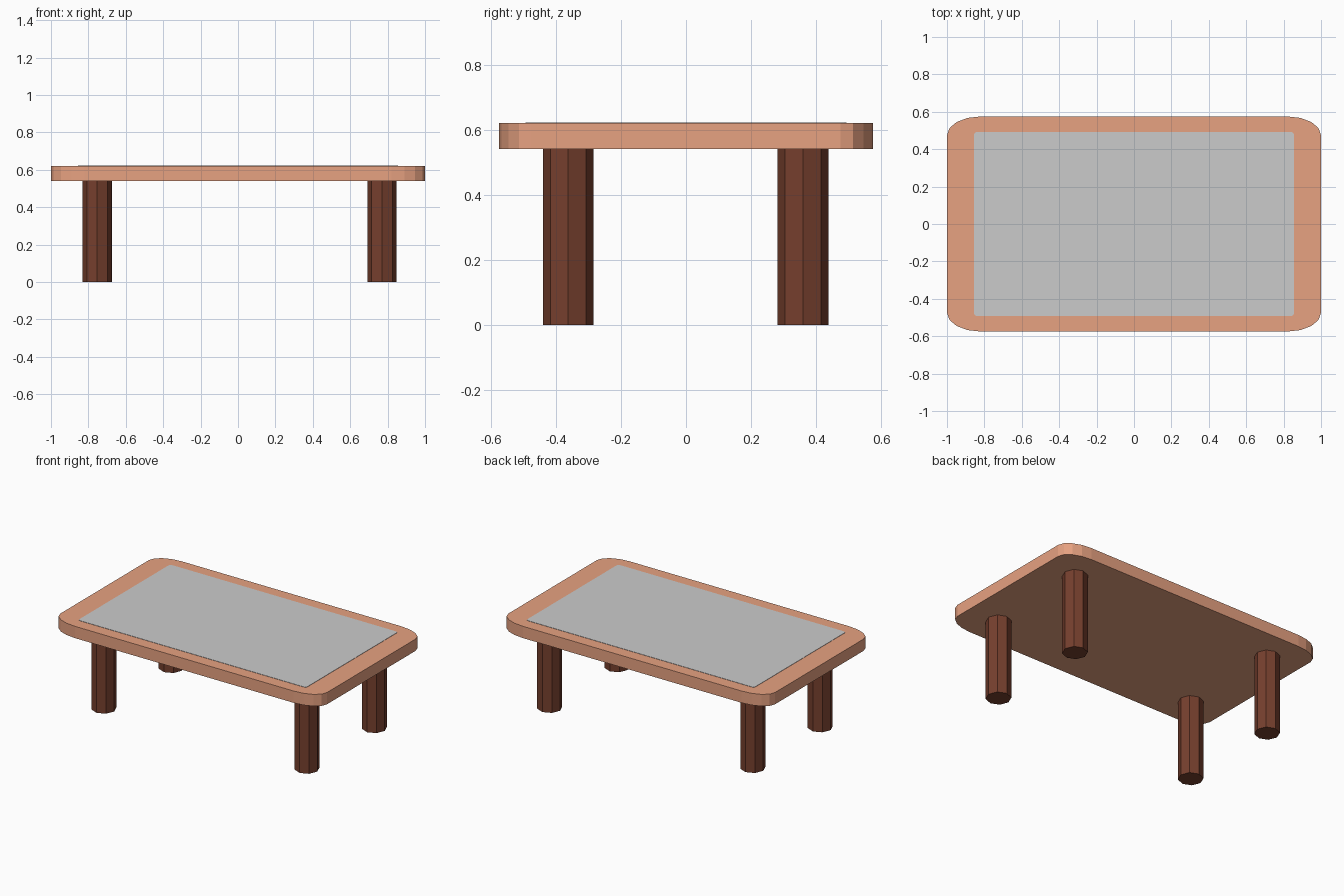
import bpy, bmesh
from math import sin, cos, pi

if "Cube" in bpy.data.objects:
    bpy.data.objects.remove(bpy.data.objects["Cube"])


def material(name, rgb):
    m = bpy.data.materials.new(name)
    m.diffuse_color = (*rgb, 1)
    m.use_nodes = True
    m.node_tree.nodes["Principled BSDF"].inputs["Base Color"].default_value = m.diffuse_color
    return m


def rounded_outline(hx, hy, rx, ry, seg):
    pts = []
    for corner, (sx, sy) in enumerate([(1, 1), (-1, 1), (-1, -1), (1, -1)]):
        for k in range(seg + 1):
            a = (corner + k / seg) * pi / 2
            pts.append((sx * (hx - rx) + rx * cos(a), sy * (hy - ry) + ry * sin(a)))
    return pts


def slab(name, outline, z0, z1, mat=None):
    bm = bmesh.new()
    base = bm.faces.new([bm.verts.new((x, y, z0)) for x, y in outline])
    ext = bmesh.ops.extrude_face_region(bm, geom=[base])["geom"]
    bmesh.ops.translate(bm, vec=(0, 0, z1 - z0),
                        verts=[v for v in ext if isinstance(v, bmesh.types.BMVert)])
    bmesh.ops.recalc_face_normals(bm, faces=bm.faces)
    mesh = bpy.data.meshes.new(name)
    bm.to_mesh(mesh)
    bm.free()
    ob = bpy.data.objects.new(name, mesh)
    bpy.context.collection.objects.link(ob)
    if mat:
        mesh.materials.append(mat)
    return ob


light_wood = material("light_wood", (0.80, 0.36, 0.22))
dark_wood = material("dark_wood", (0.18, 0.05, 0.027))

# Rounded top with stretched corners
slab("table_top", rounded_outline(1.0, 0.575, 0.18, 0.10, 4), 0.54, 0.62, light_wood)

# Grey inlay, almost flush with the top
slab("inlay_panel", rounded_outline(0.855, 0.493, 0.02, 0.015, 3), 0.615, 0.622)

# Eight-sided legs
for side, x in (("left", -0.753), ("right", 0.77)):
    for end, y in (("front", -0.362), ("back", 0.36)):
        octagon = [(x + 0.078 * cos(k * pi / 4), y + 0.078 * sin(k * pi / 4)) for k in range(8)]
        slab(f"{end}_{side}_leg", octagon, 0, 0.54, dark_wood)
